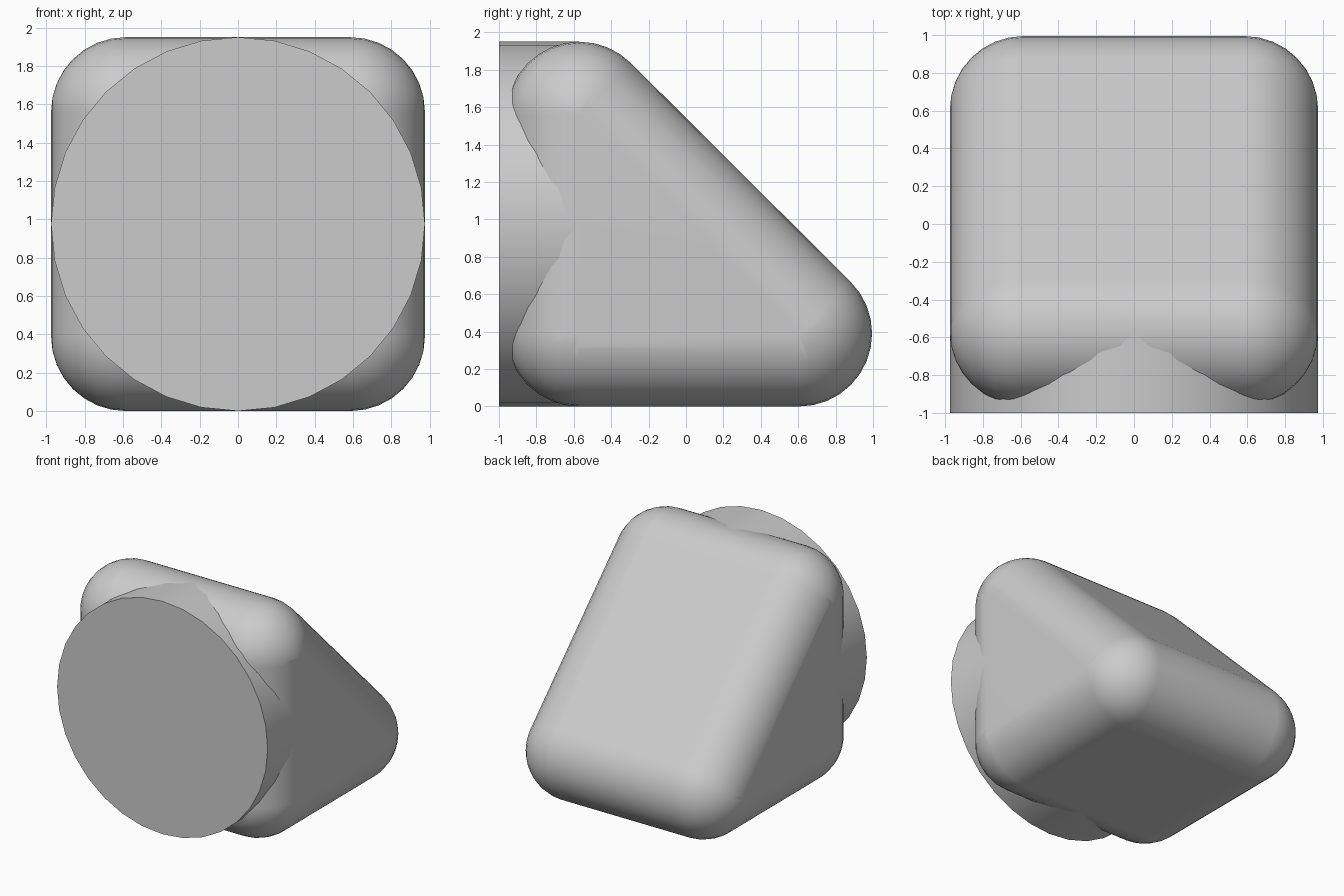
import bpy, bmesh, math
from mathutils import Matrix

if "Cube" in bpy.data.objects:
    bpy.data.objects.remove(bpy.data.objects["Cube"])

R = 0.39          # rounding radius of the wedge
HALF = 0.975      # half width, also the disc radius


def finish(bm, name, angle=35):
    mesh = bpy.data.meshes.new(name)
    bm.to_mesh(mesh)
    bm.free()
    obj = bpy.data.objects.new(name, mesh)
    bpy.context.collection.objects.link(obj)
    bpy.ops.object.select_all(action='DESELECT')
    obj.select_set(True)
    bpy.context.view_layer.objects.active = obj
    bpy.ops.object.shade_smooth_by_angle(angle=math.radians(angle))
    return obj


# Rounded wedge: hull around six corner spheres (poles along x)
bm = bmesh.new()
turn = Matrix.Rotation(math.pi / 2, 4, 'Y')
for x in (R - HALF, HALF - R):
    for y, z in ((-0.57, R), (-0.57, 2 * HALF - R), (0.605, R)):
        bmesh.ops.create_uvsphere(bm, u_segments=32, v_segments=16, radius=R,
                                  matrix=Matrix.Translation((x, y, z)) @ turn)
hull = bmesh.ops.convex_hull(bm, input=bm.verts[:])
inside = {g for key in ("geom_interior", "geom_unused") for g in hull[key]
          if isinstance(g, bmesh.types.BMVert)}
bmesh.ops.delete(bm, geom=list(inside), context='VERTS')
bmesh.ops.dissolve_limit(bm, angle_limit=math.radians(1),
                         verts=bm.verts[:], edges=bm.edges[:])
bmesh.ops.recalc_face_normals(bm, faces=bm.faces[:])
wedge = finish(bm, "rounded_wedge")
wedge.modifiers.new("flat_shading", 'WEIGHTED_NORMAL').keep_sharp = True

# Round front plug, sunk into the wedge
bm = bmesh.new()
front, back = -1.0, -0.57
bmesh.ops.create_cone(bm, cap_ends=True, segments=32, radius1=HALF, radius2=HALF,
                      depth=back - front,
                      matrix=Matrix.Translation((0, (front + back) / 2, HALF))
                      @ Matrix.Rotation(math.pi / 2, 4, 'X'))
finish(bm, "front_disc")
